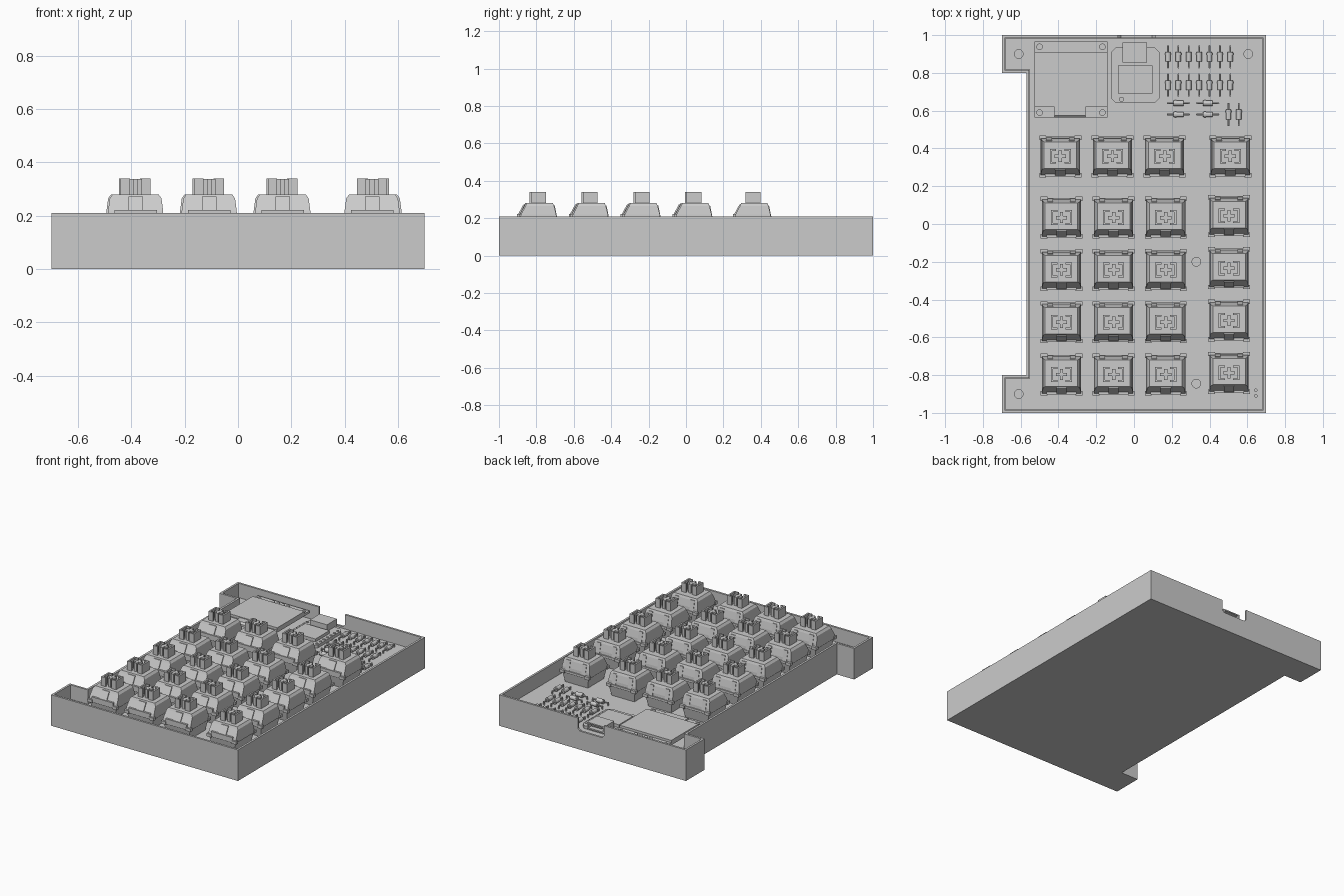
import bpy, bmesh, math
from mathutils import Matrix, Vector

cube = bpy.data.objects.get("Cube")
if cube:
    bpy.data.objects.remove(cube)

grey = bpy.data.materials.new("light grey")
grey.use_nodes = True
grey.diffuse_color = (0.6, 0.6, 0.6, 1)
grey.node_tree.nodes["Principled BSDF"].inputs["Base Color"].default_value = (0.6, 0.6, 0.6, 1)


def loft(bm, sections):
    """Stack of rectangles (x0, x1, y0, y1, z) joined into a closed solid."""
    rings = [[bm.verts.new(p) for p in ((a, c, z), (b, c, z), (b, d, z), (a, d, z))]
             for a, b, c, d, z in sections]
    bm.faces.new(rings[0][::-1])
    bm.faces.new(rings[-1])
    for lo, hi in zip(rings, rings[1:]):
        for i in range(4):
            j = (i + 1) % 4
            bm.faces.new((lo[i], lo[j], hi[j], hi[i]))


def box(bm, x0, x1, y0, y1, z0, z1):
    loft(bm, [(x0, x1, y0, y1, z0), (x0, x1, y0, y1, z1)])


def rod(bm, centre, r, length, axis="Z", sides=16):
    turn = {"X": Matrix.Rotation(math.pi / 2, 4, "Y"),
            "Y": Matrix.Rotation(math.pi / 2, 4, "X"), "Z": Matrix()}[axis]
    bmesh.ops.create_cone(bm, cap_ends=True, segments=sides, radius1=r, radius2=r,
                          depth=length, matrix=Matrix.Translation(Vector(centre)) @ turn)


def prism(bm, outline, z0, z1):
    lo = [bm.verts.new((x, y, z0)) for x, y in outline]
    hi = [bm.verts.new((x, y, z1)) for x, y in outline]
    bm.faces.new(lo[::-1])
    bm.faces.new(hi)
    for i in range(len(lo)):
        j = (i + 1) % len(lo)
        bm.faces.new((lo[i], lo[j], hi[j], hi[i]))


def make(name, bm, loc=(0, 0, 0)):
    bmesh.ops.recalc_face_normals(bm, faces=bm.faces)
    mesh = bpy.data.meshes.new(name)
    bm.to_mesh(mesh)
    bm.free()
    mesh.materials.append(grey)
    return place(name, mesh, loc)


def place(name, mesh, loc):
    obj = bpy.data.objects.new(name, mesh)
    obj.location = loc
    bpy.context.collection.objects.link(obj)
    return obj


def cut(obj, bm):
    """Subtract the solids in bm from obj, then discard the cutter."""
    cutter = make("cutter", bm)
    cutter.hide_render = True
    mod = obj.modifiers.new("cut", "BOOLEAN")
    mod.operation, mod.solver, mod.object = "DIFFERENCE", "EXACT", cutter
    bpy.context.view_layer.objects.active = obj
    bpy.ops.object.modifier_apply(modifier=mod.name)
    bpy.data.objects.remove(cutter)


def outline(inset):
    """Case outline with a long step along the -x side."""
    x, y = 0.70 - inset, 1.0 - inset
    step, tab = -0.57 + inset, 0.80 + inset
    return [(-x, -y), (x, -y), (x, y), (-x, y), (-x, tab),
            (step, tab), (step, -tab), (-x, -tab)]


WALL, BOARD = 0.014, 0.115

# Open tray with a port notch in the back wall
bm = bmesh.new()
prism(bm, outline(0), 0, 0.21)
case = make("case", bm)
bm = bmesh.new()
prism(bm, outline(WALL), 0.06, 0.3)
cut(case, bm)
bm = bmesh.new()
loft(bm, [(-0.07, 0.095, 0.95, 1.05, 0.125), (-0.085, 0.11, 0.95, 1.05, 0.14),
          (-0.085, 0.11, 0.95, 1.05, 0.3)])
cut(case, bm)

# Circuit board with mounting holes
bm = bmesh.new()
prism(bm, outline(WALL + 0.003), 0.09, BOARD)
board = make("circuit_board", bm)
bm = bmesh.new()
for x, y in ((-0.61, 0.9), (0.605, 0.9), (-0.61, -0.9), (0.33, -0.2), (0.33, -0.845)):
    rod(bm, (x, y, 0.1), 0.023, 0.1, sides=24)
for y in (-0.88, -0.91):
    rod(bm, (0.645, y, 0.1), 0.007, 0.1)
cut(board, bm)


def switch_mesh():
    bm = bmesh.new()
    # tapered lower housing and flange
    loft(bm, [(-0.085, 0.085, -0.085, 0.085, BOARD), (-0.098, 0.098, -0.098, 0.098, 0.185)])
    box(bm, -0.102, 0.102, -0.104, 0.104, 0.185, 0.2)
    for sx in (-1, 1):
        for sy in (-1, 1):
            xs, ys = sorted((sx * 0.075, sx * 0.111)), sorted((sy * 0.088, sy * 0.111))
            box(bm, *xs, *ys, 0.183, 0.203)
    # upper housing, sloping more at the front
    loft(bm, [(-0.104, 0.104, -0.1, 0.096, 0.2), (-0.103, 0.103, -0.094, 0.094, 0.22),
              (-0.097, 0.097, -0.07, 0.083, 0.265), (-0.086, 0.086, -0.063, 0.077, 0.28)])
    # front bar and light window
    box(bm, -0.08, 0.08, -0.106, -0.09, 0.19, 0.222)
    loft(bm, [(-0.027, 0.027, -0.104, -0.07, 0.215), (-0.027, 0.027, -0.073, -0.06, 0.272)])
    # side ribs
    for s in (-1, 1):
        loft(bm, [(*sorted((s * 0.045, s * 0.075)), 0.05, 0.1, 0.2),
                  (*sorted((s * 0.045, s * 0.075)), 0.05, 0.086, 0.268)])
        # stem: bracket walls either side of a cross
        box(bm, *sorted((s * 0.045, s * 0.056)), -0.039, 0.039, 0.275, 0.34)
        for t in (-1, 1):
            box(bm, *sorted((s * 0.022, s * 0.046)), *sorted((t * 0.029, t * 0.039)), 0.275, 0.34)
    box(bm, -0.03, 0.03, -0.009, 0.009, 0.275, 0.338)
    for t in (-1, 1):
        box(bm, -0.009, 0.009, *sorted((t * 0.009, t * 0.03)), 0.275, 0.338)
    return bm


# Key switches: four columns by five rows share one mesh
first = None
for r, y in enumerate((0.358, 0.034, -0.243, -0.52, -0.797)):
    for c, x in enumerate((-0.384, -0.108, 0.168, 0.503)):
        loc = (x + (0.007 if c == 3 else -0.006) * (r == 0), y + 0.009 * (c == 3) * (r > 0), 0)
        name = "key_switch_%d_%d" % (r + 1, c + 1)
        if first is None:
            first = make(name, switch_mesh(), loc)
        else:
            place(name, first.data, loc)


# Diodes: banded body and bent leads
def diode(name, x, y, axis):
    bm = bmesh.new()
    z = BOARD + 0.018
    rod(bm, (0, 0, z), 0.014, 0.052, "Y", 12)
    rod(bm, (0, 0.015, z), 0.0155, 0.01, "Y", 12)
    rod(bm, (0, 0, z), 0.005, 0.12, "Y", 6)
    for s in (-1, 1):
        rod(bm, (0, s * 0.057, z - 0.01), 0.005, 0.028, "Z", 6)
    obj = make(name, bm, (x, y, 0))
    if axis == "X":
        obj.rotation_euler.z = math.pi / 2


spots = [(0.18 + 0.055 * i, y, "Y") for y in (0.885, 0.735) for i in range(7)]
spots += [(x, y, "X") for x in (0.235, 0.39) for y in (0.64, 0.58)]
spots += [(x, 0.58, "Y") for x in (0.5, 0.555)]
for i, spot in enumerate(spots):
    diode("diode_%d" % (i + 1), *spot)

# Display module raised on a pin header
bm = bmesh.new()
box(bm, -0.527, -0.14, 0.565, 0.965, 0.162, 0.178)
display = make("display_board", bm)
bm = bmesh.new()
for x in (-0.5, -0.167):
    for y in (0.59, 0.938):
        rod(bm, (x, y, 0.17), 0.015, 0.1)
cut(display, bm)
bm = bmesh.new()
box(bm, -0.527, -0.14, 0.62, 0.91, 0.178, 0.194)
make("display_glass", bm)
bm = bmesh.new()
loft(bm, [(-0.42, -0.257, 0.563, 0.625, 0.178), (-0.42, -0.257, 0.575, 0.625, 0.189)])
make("display_ribbon", bm)
bm = bmesh.new()
box(bm, -0.41, -0.26, 0.92, 0.95, BOARD, 0.162)
for i in range(4):
    rod(bm, (-0.39 + 0.037 * i, 0.935, 0.16), 0.012, 0.05)
make("display_header", bm)

# Controller board with shield can, port and edge pads
bm = bmesh.new()
a, b, c, d, k = -0.122, 0.135, 0.64, 0.935, 0.025
prism(bm, [(a + k, c), (b - k, c), (b, c + k), (b, d - k), (b - k, d), (a + k, d),
           (a, d - k), (a, c + k)], BOARD, 0.135)
for i in range(7):
    for x in (-0.107, 0.12):
        rod(bm, (x, 0.675 + 0.037 * i, 0.136), 0.009, 0.006, sides=10)
rod(bm, (-0.066, 0.66, 0.138), 0.013, 0.012)
make("controller_board", bm)
bm = bmesh.new()
box(bm, -0.085, 0.097, 0.69, 0.84, 0.134, 0.155)
make("shield_can", bm)
bm = bmesh.new()
prism(bm, [(-0.06, 0.855), (0.068, 0.855), (0.068, 0.962), (-0.06, 0.962)], 0.134, 0.18)
port = make("port_socket", bm)
bm = bmesh.new()
box(bm, -0.05, 0.058, 0.88, 1.0, 0.143, 0.172)
cut(port, bm)
bm = bmesh.new()
box(bm, -0.035, 0.043, 0.87, 0.95, 0.154, 0.161)
make("port_tongue", bm)
